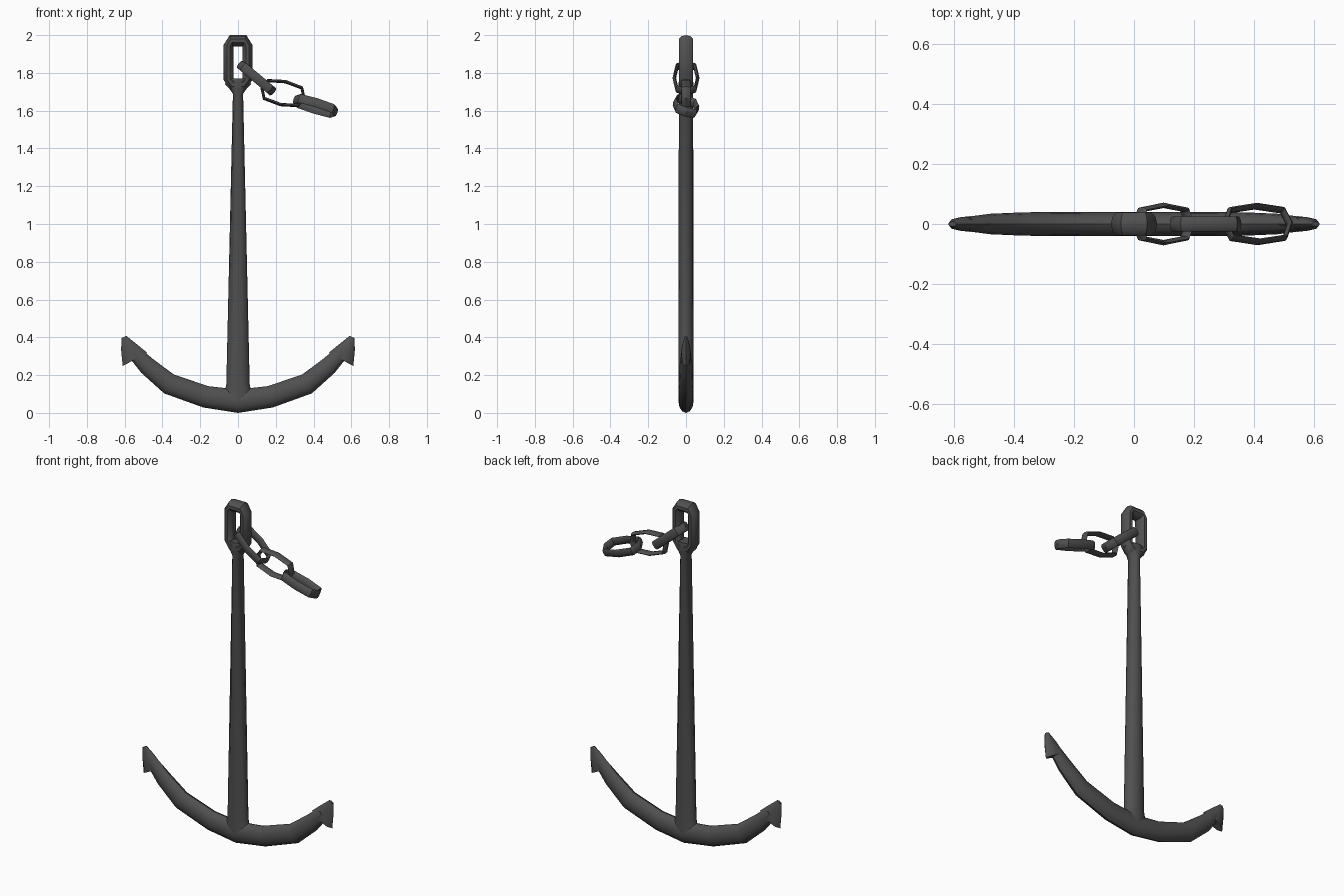
import bpy, bmesh
from math import sin, cos, pi, radians
from mathutils import Vector, Matrix

cube = bpy.data.objects.get("Cube")
if cube:
    bpy.data.objects.remove(cube, do_unlink=True)

iron = bpy.data.materials.new("dark_iron")
iron.use_nodes = True
GREY = (0.08, 0.08, 0.08, 1)
iron.diffuse_color = GREY
iron.node_tree.nodes["Principled BSDF"].inputs["Base Color"].default_value = GREY


def sweep(name, path, closed=False, sides=10, matrix=None):
    """Loft oval sections along (x, z, half width, half depth in y) points."""
    bm = bmesh.new()
    n = len(path)
    rings = []
    for i, (x, z, w, d) in enumerate(path):
        a = path[(i - 1) % n] if closed else path[max(i - 1, 0)]
        b = path[(i + 1) % n] if closed else path[min(i + 1, n - 1)]
        t = Vector((b[0] - a[0], 0, b[1] - a[1])).normalized()
        normal = Vector((-t.z, 0, t.x))
        ring = []
        for k in range(sides):
            ang = 2 * pi * k / sides
            co = Vector((x, 0, z)) + normal * (w * cos(ang))
            co.y = d * sin(ang)
            ring.append(bm.verts.new(co))
        rings.append(ring)
    for i in range(n if closed else n - 1):
        r, s = rings[i], rings[(i + 1) % n]
        for k in range(sides):
            m = (k + 1) % sides
            bm.faces.new((r[k], r[m], s[m], s[k]))
    if not closed:
        bm.faces.new(rings[0])
        bm.faces.new(rings[-1])
    bmesh.ops.recalc_face_normals(bm, faces=bm.faces)
    mesh = bpy.data.meshes.new(name)
    bm.to_mesh(mesh)
    bm.free()
    mesh.materials.append(iron)
    obj = bpy.data.objects.new(name, mesh)
    bpy.context.collection.objects.link(obj)
    if matrix:
        obj.matrix_world = matrix
    bpy.ops.object.select_all(action='DESELECT')
    obj.select_set(True)
    bpy.context.view_layer.objects.active = obj
    bpy.ops.object.shade_smooth_by_angle(angle=radians(40))
    return obj


def flip(path):
    return [(-x, z, w, d) for x, z, w, d in reversed(path)]


# Tapered shank with a flared foot and a collar under the head
sweep("shank", [(0, 0.06, 0.08, 0.04), (0, 0.125, 0.068, 0.04),
                (0, 0.15, 0.062, 0.04), (0, 1.69, 0.027, 0.038),
                (0, 1.715, 0.045, 0.04), (0, 1.74, 0.068, 0.04),
                (0, 1.77, 0.062, 0.036)], sides=12)

# Curved arms
arm = [(0.17, 0.085, 0.058, 0.04), (0.365, 0.153, 0.056, 0.039),
       (0.48, 0.248, 0.048, 0.034), (0.555, 0.325, 0.036, 0.024)]
sweep("arms", flip(arm) + [(0, 0.062, 0.062, 0.04)] + arm, sides=12)

# Pointed flukes
fluke = [(0.545, 0.283, 0.074, 0.026), (0.581, 0.351, 0.042, 0.022),
         (0.604, 0.402, 0.014, 0.008)]
sweep("left_fluke", fluke, sides=8)
sweep("right_fluke", flip(fluke), sides=8)

# Head shackle with a slot
half = [(0.035, 1.97, 0.031, 0.04), (0.05, 1.945, 0.027, 0.04),
        (0.05, 1.765, 0.026, 0.04), (0.028, 1.738, 0.034, 0.04)]
sweep("head_shackle", half + flip(half), closed=True)

# Three chain links, each an eight-cornered loop of flat bar
corners = [(0.113, 0), (0.092, 0.048), (0, 0.062), (-0.092, 0.048)]
corners += [(-x, -z) for x, z in corners]
link = [(x, z, 0.009, 0.025) for x, z in corners]
placements = [("inner", 0.098, 1.773, 40, 90),
              ("middle", 0.238, 1.693, 12, 0),
              ("outer", 0.41, 1.625, 17, 73)]
for label, x, z, pitch, roll in placements:
    place = (Matrix.Translation((x, 0, z))
             @ Matrix.Rotation(radians(pitch), 4, 'Y')
             @ Matrix.Rotation(radians(roll), 4, 'X'))
    sweep(label + "_chain_link", link, closed=True, sides=8, matrix=place)
